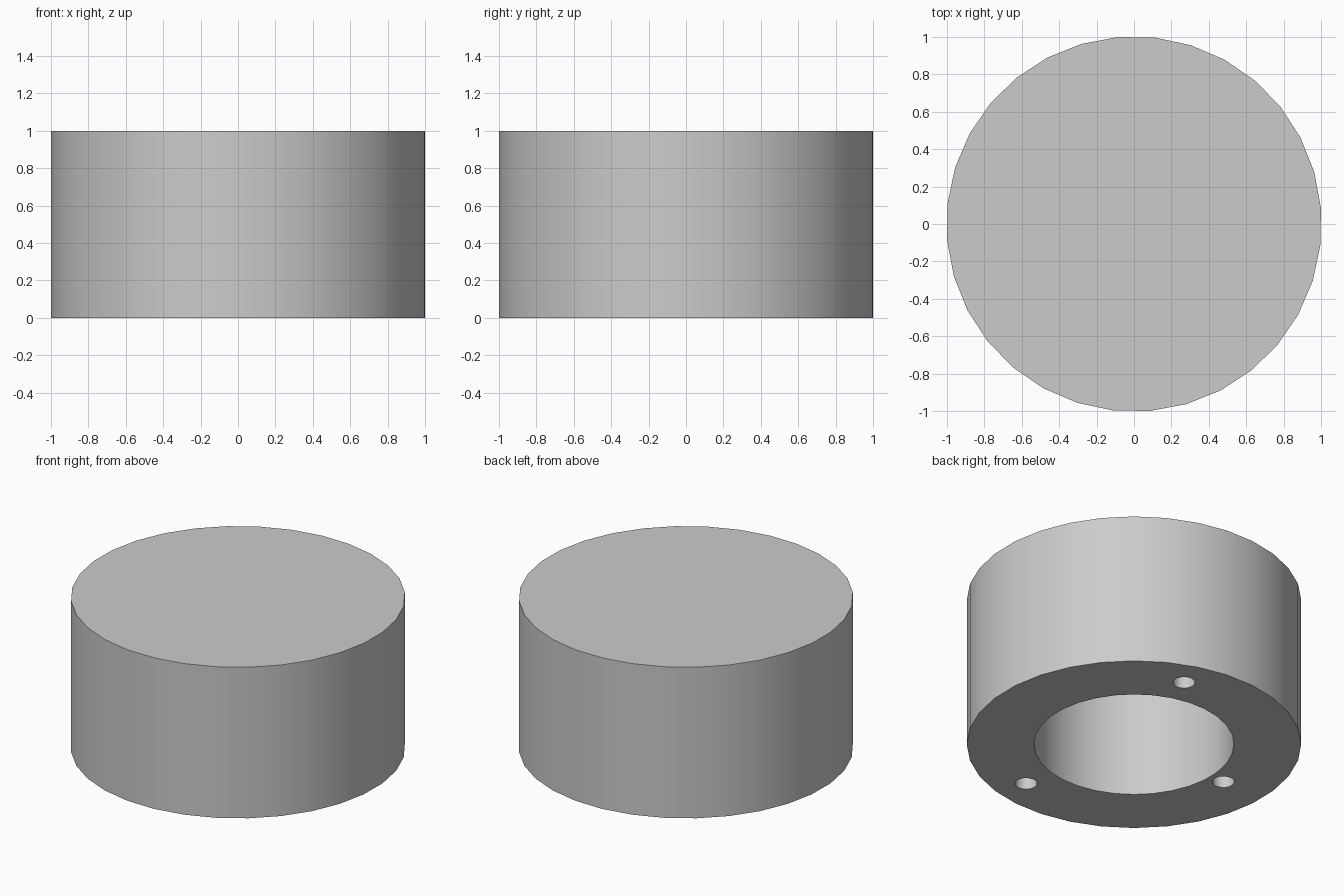
import bpy
import bmesh
from math import cos, sin, radians, tau

cube = bpy.data.objects.get("Cube")
if cube:
    bpy.data.objects.remove(cube, do_unlink=True)

SIDES = 32
TURN = radians(4.9)      # facet rotation about the vertical axis


def add_well(bm, centre, radius, height, sides=SIDES):
    """Round wall rising from z = 0 with a flat cap; returns the open rim edges."""
    rings = []
    for z in (0, height):
        rings.append([bm.verts.new((centre[0] + radius * cos(TURN + tau * i / sides),
                                    centre[1] + radius * sin(TURN + tau * i / sides), z))
                      for i in range(sides)])
    low, high = rings
    for i in range(sides):
        j = (i + 1) % sides
        bm.faces.new((low[i], low[j], high[j], high[i]))
    bm.faces.new(high)
    return [bm.edges.get((low[i], low[(i + 1) % sides])) for i in range(sides)]


# Neutral grey
grey = bpy.data.materials.new("light_grey")
grey.use_nodes = True
grey.diffuse_color = (0.6, 0.6, 0.6, 1)
grey.node_tree.nodes["Principled BSDF"].inputs["Base Color"].default_value = (0.6, 0.6, 0.6, 1)

bm = bmesh.new()
# Outer shell and central blind bore
rims = add_well(bm, (0, 0), 1.003, 1.0)
rims += add_well(bm, (0, 0), 0.6, 0.8)
# Three small fixing holes in the underside (distance, angle)
for distance, angle in ((0.8, 72), (0.8, -76), (0.7, 180)):
    a = radians(angle)
    rims += add_well(bm, (distance * cos(a), distance * sin(a)), 0.066, 0.4)
# Underside ring, filled between all rims
bmesh.ops.triangle_fill(bm, use_beauty=True, edges=rims, normal=(0, 0, -1))
bmesh.ops.recalc_face_normals(bm, faces=bm.faces)

mesh = bpy.data.meshes.new("round_cap")
bm.to_mesh(mesh)
bm.free()
mesh.materials.append(grey)
cap = bpy.data.objects.new("round_cap", mesh)
bpy.context.collection.objects.link(cap)

# Smooth walls with crisp rims
bpy.ops.object.select_all(action='DESELECT')
cap.select_set(True)
bpy.context.view_layer.objects.active = cap
bpy.ops.object.shade_smooth_by_angle(angle=radians(30))
